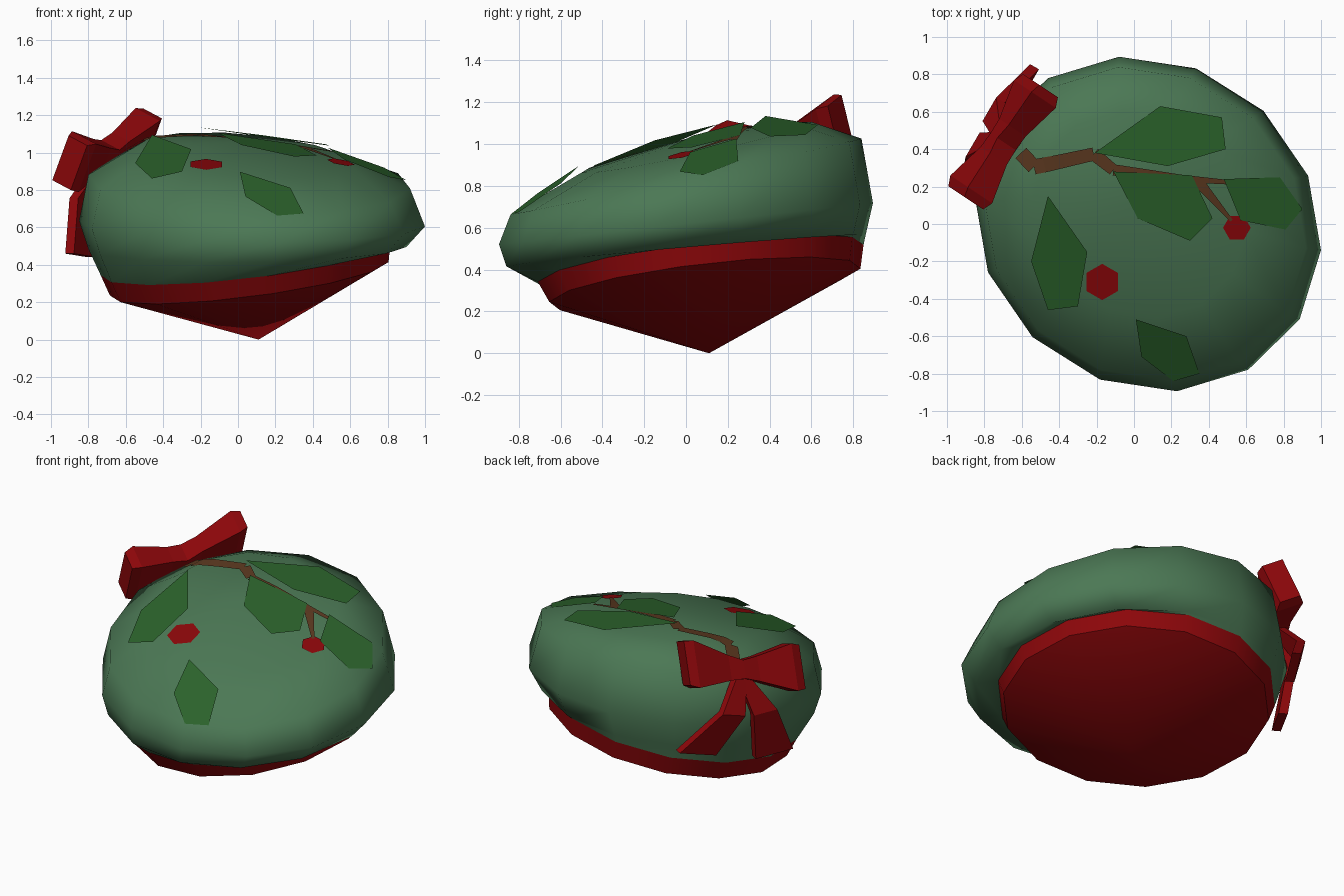
import bpy, bmesh, math
from mathutils import Vector
from mathutils.bvhtree import BVHTree

cube = bpy.data.objects.get("Cube")
if cube:
    bpy.data.objects.remove(cube, do_unlink=True)


def material(name, rgb):
    m = bpy.data.materials.new(name)
    m.use_nodes = True
    m.diffuse_color = (*rgb, 1)
    m.node_tree.nodes["Principled BSDF"].inputs["Base Color"].default_value = (*rgb, 1)
    return m


FELT = material("sage green", (0.071, 0.188, 0.09))
RED = material("deep red", (0.262, 0.002, 0.003))
LEAF = material("leaf green", (0.024, 0.122, 0.024))
BARK = material("bark brown", (0.105, 0.04, 0.014))


def finish(name, bm, mat, angle=None):
    mesh = bpy.data.meshes.new(name)
    bm.to_mesh(mesh)
    bm.free()
    mesh.materials.append(mat)
    obj = bpy.data.objects.new(name, mesh)
    bpy.context.collection.objects.link(obj)
    if angle:
        bpy.ops.object.select_all(action="DESELECT")
        obj.select_set(True)
        bpy.context.view_layer.objects.active = obj
        bpy.ops.object.shade_smooth_by_angle(angle=math.radians(angle))
    return obj


def loft(name, sections, mat, angle=None):
    """Skin a list of point loops; one-point loops close to a tip."""
    bm = bmesh.new()
    loops = [[bm.verts.new(p) for p in s] for s in sections]
    for a, b in zip(loops, loops[1:]):
        n = max(len(a), len(b))
        for i in range(n):
            j = (i + 1) % n
            if len(a) == 1:
                bm.faces.new((a[0], b[j], b[i]))
            elif len(b) == 1:
                bm.faces.new((a[i], a[j], b[0]))
            else:
                bm.faces.new((a[i], a[j], b[j], b[i]))
    for end in (loops[0], loops[-1]):
        if len(end) == 4:
            bm.faces.new(end)
    bmesh.ops.recalc_face_normals(bm, faces=bm.faces)
    return finish(name, bm, mat, angle)


def ring(cx, cy, cz, rx, ry, sx, sy, sides=14, skew=0.05):
    """Oval ring, slightly skewed, lying on a plane with slopes sx and sy."""
    pts = []
    for i in range(sides):
        a = math.radians(-6) + math.tau * i / sides
        u, v = rx * math.cos(a), ry * math.sin(a)
        x, y = u - skew * v, v - skew * u
        pts.append((cx + x, cy + y, cz + sx * x + sy * y))
    return pts


# Head band with its shallow conical underside
band_low = ring(0.06, 0.09, 0.325, 0.745, 0.745, 0.14, 0.13)
band_top = ring(0.04, 0.07, 0.43, 0.775, 0.78, 0.13, 0.135)
loft("head_band", [[(0.11, 0.11, 0)], band_low, band_top], RED, 35)

# Puffed crown
crown = loft("crown", [
    band_top,
    ring(0.05, 0, 0.49, 0.85, 0.86, 0.02, 0.09),
    ring(0.075, 0, 0.62, 0.925, 0.895, 0, 0.11),
    ring(0.06, 0, 0.845, 0.86, 0.84, -0.01, 0.215),
    ring(0.03, 0.05, 0.985, 0.57, 0.55, -0.06, 0.21),
    [(0, 0.1, 1.055)]], FELT, 80)

bm = bmesh.new()
bm.from_mesh(crown.data)
tree = BVHTree.FromBMesh(bm)
bm.free()


def on_crown(x, y):
    """Point and normal of the crown below a spot seen from above."""
    hit = tree.ray_cast(Vector((x, y, 3)), Vector((0, 0, -1)))
    if hit[0] is None:
        hit = tree.find_nearest(Vector((x, y, 0.7)))
    return hit[0], hit[1]


def flat_patch(name, outline, mat):
    """Stiff flat cut-out resting on the crown like a tangent plane."""
    mid = sum((Vector(p) for p in outline), Vector((0, 0))) / len(outline)
    spots = [mid.lerp(Vector(p), s) for p in outline for s in (0, 0.35, 0.7, 1)]
    hits = [on_crown(*p) for p in spots]
    n = sum((h[1] for h in hits), Vector()).normalized()
    level = max(h[0].dot(n) for h in hits) + 0.004
    bm = bmesh.new()
    face = bm.faces.new([bm.verts.new((x, y, (level - n.x * x - n.y * y) / n.z))
                         for x, y in outline])
    face.normal_update()
    if face.normal.z < 0:
        face.normal_flip()
    return finish(name, bm, mat)


# Leaves
leaves = {
    "right_leaf": [(-.46, .15), (-.25, -.15), (-.3, -.44), (-.46, -.46), (-.55, -.2)],
    "back_leaf": [(-.21, .38), (.14, .63), (.47, .57), (.49, .4), (.18, .31)],
    "middle_leaf": [(-.11, .28), (.31, .26), (.42, .03), (.3, -.09), (.02, .03)],
    "left_leaf": [(.48, .24), (.78, .25), (.9, .08), (.81, -.03), (.57, .02)],
    "front_leaf": [(.01, -.51), (.28, -.6), (.35, -.8), (.21, -.84), (.04, -.71)],
}
for name, outline in leaves.items():
    flat_patch(name, outline, LEAF)

# Berries
for name, x, y, r, turn in (("right_berry", -.17, -.31, .097, math.pi / 6),
                            ("left_berry", .55, -.02, .074, 0)):
    corners = [turn + math.tau * i / 6 for i in range(6)]
    flat_patch(name, [(x + r * math.cos(a), y + r * math.sin(a)) for a in corners], RED)


# Twig of tapering strips that follows the crown
def strip(bm, p, q, w0, w1, steps=6):
    p, q = Vector(p), Vector(q)
    side = (q - p).orthogonal().normalized()
    rows = []
    for i in range(steps + 1):
        c, w = p.lerp(q, i / steps), w0 + (w1 - w0) * i / steps
        row = []
        for k in (-1, 1):
            spot, normal = on_crown(*(c + side * w * k))
            row.append(bm.verts.new(spot + normal * 0.009))
        rows.append(row)
    for a, b in zip(rows, rows[1:]):
        face = bm.faces.new((a[0], a[1], b[1], b[0]))
        face.normal_update()
        if face.normal.z < 0:
            face.normal_flip()


path = [(-.6, .38), (-.53, .305), (-.215, .375), (-.11, .29), (.25, .245), (.5, .225)]
widths = [.04, .04, .035, .03, .02, .012]
bm = bmesh.new()
for p, q, a, b in zip(path, path[1:], widths, widths[1:]):
    strip(bm, p, q, a, b)
strip(bm, (.34, .23), (.52, .02), .03, .008)
finish("twig", bm, BARK)

# Bow, in a frame that leans with the crown
MID = Vector((-0.7, 0.44, 0.99))
UP = Vector((0.33, -0.22, 0.9)).normalized()
OUT = Vector((-0.75, 0.5, 0.4)).normalized()


def section(centre, across, depth, w, d):
    return [centre + across * w * i + depth * d * j
            for i, j in ((1, 1), (1, -1), (-1, -1), (-1, 1))]


for name, end in (("right_bow_loop", (-.9, .14, .945)), ("left_bow_loop", (-.5, .74, 1.09))):
    end = Vector(end)
    loft(name, [section(MID.lerp(end, s), UP, OUT, h, d)
                for s, h, d in ((0, .055, .065), (.25, .075, .06), (.85, .14, .085), (1, .13, .065))], RED)

# Ribbon tails that widen as they fall down the side
tails = {
    "right_bow_tail": ((-.72, .45, .95), (-.84, .41, .75), (-.84, .32, .45), -.08),
    "left_bow_tail": ((-.71, .47, .95), (-.75, .6, .78), (-.59, .74, .54), .25),
}
for name, (*points, slant) in tails.items():
    across = Vector((0.5, 0.86, slant)).normalized()
    depth = Vector((-0.86, 0.5, 0))
    loft(name, [section(Vector(p), across, depth, w, 0.027)
                for p, w in zip(points, (.035, .075, .12))], RED)
